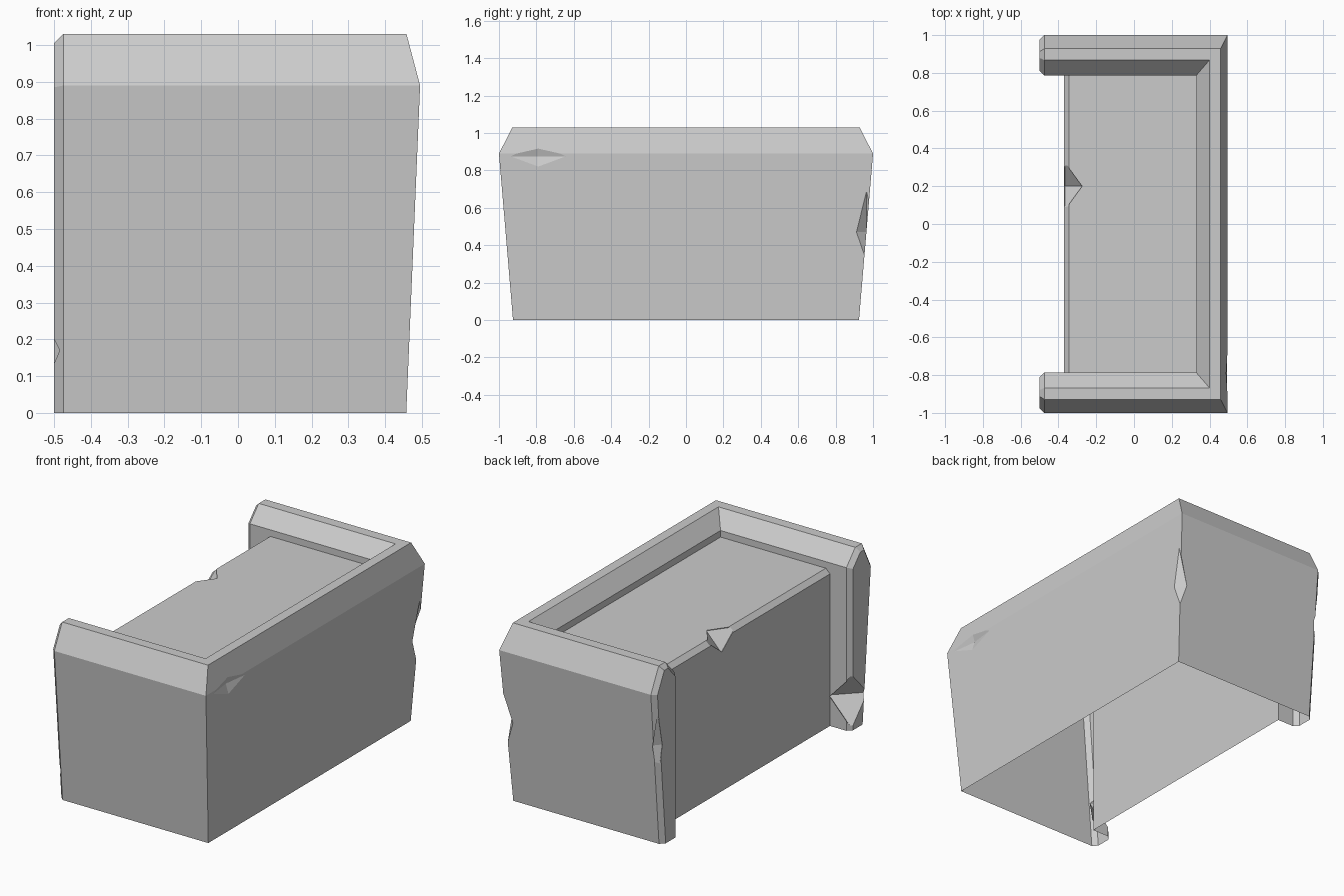
import bpy, bmesh
from mathutils import Matrix, Vector

if "Cube" in bpy.data.objects:
    bpy.data.objects.remove(bpy.data.objects["Cube"])


def make_object(name, bm):
    bmesh.ops.recalc_face_normals(bm, faces=bm.faces[:])
    mesh = bpy.data.meshes.new(name)
    bm.to_mesh(mesh)
    bm.free()
    obj = bpy.data.objects.new(name, mesh)
    bpy.context.collection.objects.link(obj)
    return obj


def bevel(bm, edges, width):
    bmesh.ops.bevel(bm, geom=edges, offset=width, segments=1,
                    affect='EDGES', profile=0.5)


# U-shaped wall: profile of (half width, back x, height) swept round three sides
END_X = -0.5
profile = [(0.908, 0.449, -0.2), (1.0, 0.495, 0.89), (0.928, 0.458, 1.03),
           (0.868, 0.40, 1.03), (0.787, 0.33, 0.943), (0.787, 0.33, -0.2)]
bm = bmesh.new()
rings = [[bm.verts.new(p) for p in
          ((END_X, -w, z), (x, -w, z), (x, w, z), (END_X, w, z))]
         for w, x, z in profile]
for a, b in zip(rings, rings[1:] + rings[:1]):
    for i in range(3):
        bm.faces.new((a[i], a[i + 1], b[i + 1], b[i]))
caps = [bm.faces.new([r[i] for r in rings]) for i in (0, 3)]
bevel(bm, list({e for f in caps for e in f.edges}), 0.025)
counter = make_object("counter_wall", bm)

# Inner slab with a chamfered front edge
bm = bmesh.new()
bmesh.ops.create_cube(bm, size=1, matrix=Matrix.LocRotScale(
    Vector((-0.005, 0, 0.3525)), None, Vector((0.73, 1.62, 1.105))))
bevel(bm, [e for e in bm.edges
           if all(v.co.x < -0.3 and v.co.z > 0.8 for v in e.verts)], 0.026)
slab = make_object("counter_slab", bm)


def chip(centre, radii):
    """Diamond-shaped cutter for a chipped edge."""
    bm = bmesh.new()
    bmesh.ops.create_uvsphere(bm, u_segments=4, v_segments=2, radius=1)
    bm.transform(Matrix.LocRotScale(Vector(centre), None, Vector(radii)))
    return make_object("chip_cutter", bm)


chips = [chip((0.487, 0.965, 0.47), (0.055, 0.065, 0.22)),    # back corner
         chip((0.50, -0.79, 0.875), (0.025, 0.19, 0.08)),     # top ridge
         chip((-0.365, 0.20, 0.90), (0.095, 0.13, 0.10)),     # slab edge
         chip((-0.495, 0.965, 0.58), (0.035, 0.04, 0.20)),    # post edge
         chip((-0.515, -0.80, 0.17), (0.16, 0.16, 0.17))]     # post foot

for tool, op in [(slab, 'UNION')] + [(c, 'DIFFERENCE') for c in chips]:
    tool.hide_render = True
    mod = counter.modifiers.new(op.lower(), 'BOOLEAN')
    mod.operation, mod.object, mod.solver = op, tool, 'EXACT'

# Bake, then slice off everything under the floor, leaving the base open
bpy.context.view_layer.update()
baked = bpy.data.meshes.new_from_object(
    counter.evaluated_get(bpy.context.evaluated_depsgraph_get()))
counter.modifiers.clear()
bm = bmesh.new()
bm.from_mesh(baked)
bmesh.ops.bisect_plane(bm, geom=bm.verts[:] + bm.edges[:] + bm.faces[:],
                       plane_co=(0, 0, 0), plane_no=(0, 0, 1), clear_inner=True)
bm.to_mesh(counter.data)
bm.free()
counter.name = "counter"
for tool in [slab] + chips:
    bpy.data.objects.remove(tool)
